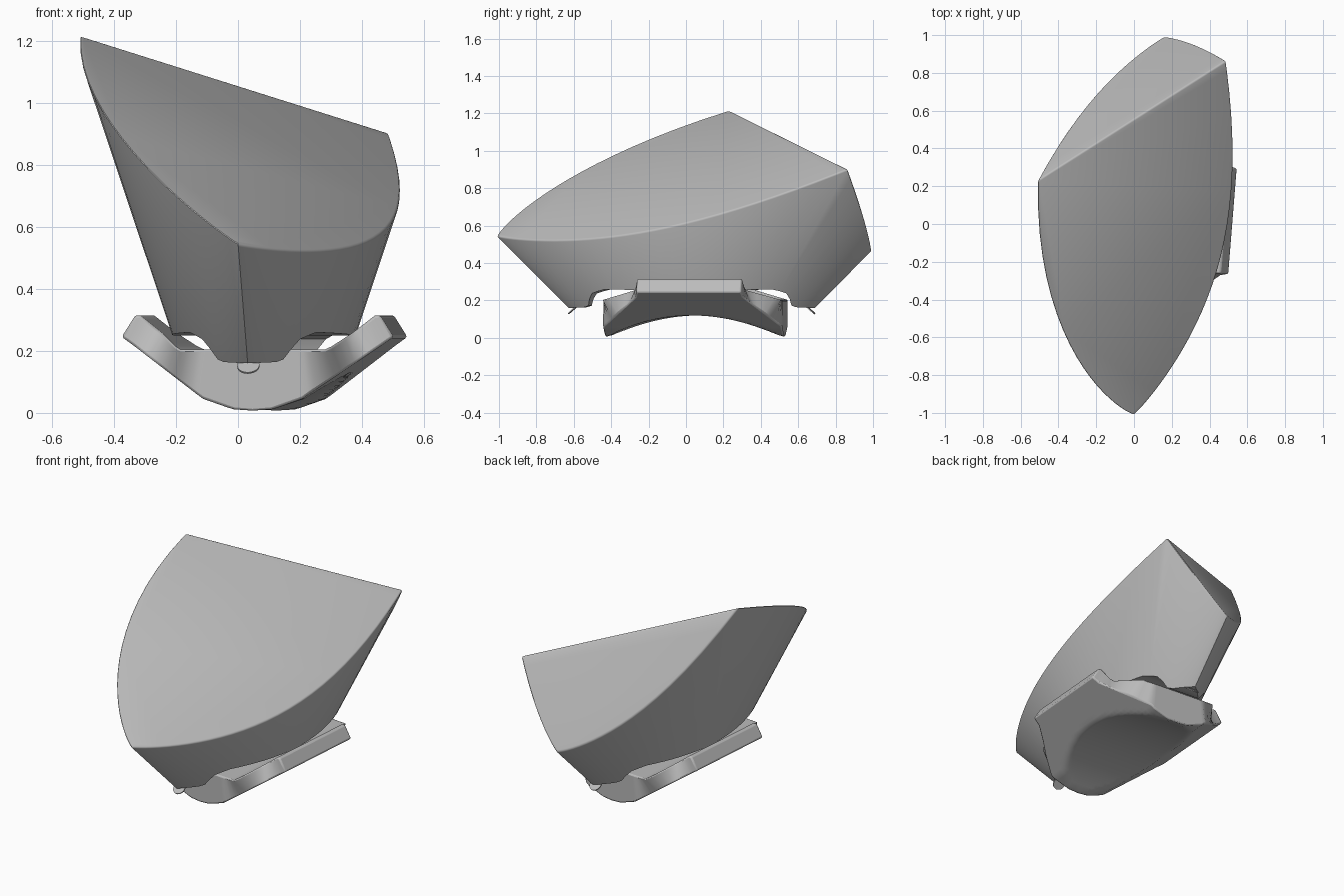
import bpy, bmesh, math
from mathutils import Vector, Matrix

cube = bpy.data.objects.get("Cube")
if cube:
    bpy.data.objects.remove(cube)

grey = bpy.data.materials.new("plain_grey")
grey.use_nodes = True
colour = (0.5, 0.5, 0.5, 1)
grey.diffuse_color = colour
grey.node_tree.nodes["Principled BSDF"].inputs["Base Color"].default_value = colour

# All parts share one slightly turned long axis
PLACE = Matrix.Translation((0.084, 0.03, 0)) @ Matrix.Rotation(-0.08, 4, 'Z')


def interp(x, pts):
    for (a, p), (b, q) in zip(pts, pts[1:]):
        if x <= b:
            return p + (q - p) * max(0, x - a) / (b - a)
    return pts[-1][1]


def finish(name, bm, angle=35):
    bmesh.ops.recalc_face_normals(bm, faces=bm.faces[:])
    mesh = bpy.data.meshes.new(name)
    bm.to_mesh(mesh)
    bm.free()
    mesh.materials.append(grey)
    obj = bpy.data.objects.new(name, mesh)
    bpy.context.collection.objects.link(obj)
    bpy.ops.object.select_all(action='DESELECT')
    obj.select_set(True)
    bpy.context.view_layer.objects.active = obj
    bpy.ops.object.shade_smooth_by_angle(angle=math.radians(angle))
    return obj


# Flared lens-shaped body
def body_point(t, side, z):
    half_length = 0.66 + (z - 0.16)
    half_width = 0.3 + 0.33 * (z - 0.27)
    u = half_width * max(0, 1 - t * t) ** 0.87
    return PLACE @ Vector((side * u, half_length * t, z))


def underside(t):
    return interp(abs(t), [(0, 0.25), (0.6, 0.26), (0.72, 0.235), (0.82, 0.165), (1, 0.16)])


N = 40
bm = bmesh.new()
ts = [-math.cos(math.pi * i / N) for i in range(N + 1)]
ring = [(t, 1) for t in ts] + [(t, -1) for t in reversed(ts[1:-1])]
low = [bm.verts.new(body_point(t, s, underside(t))) for t, s in ring]
high = [bm.verts.new(body_point(t, s, 1.7)) for t, s in ring]
M = len(ring)
for i in range(M):
    j = (i + 1) % M
    bm.faces.new((low[i], low[j], high[j], high[i]))
for i in range(N):
    strip = [low[i], low[i + 1], low[-i - 1], low[-i]]
    bm.faces.new(list(dict.fromkeys(strip)))

# Two sloping cuts meeting at a ridge
ridge_a, ridge_b = Vector((-0.535, 0.215, 1.225)), Vector((0.495, 0.87, 0.9))
caps = []
for tip in (Vector((0, -1, 0.55)), Vector((0.155, 1, 0.45))):
    normal = (ridge_b - ridge_a).cross(tip - ridge_a)
    if normal.z < 0:
        normal.negate()
    cut = bmesh.ops.bisect_plane(bm, geom=bm.verts[:] + bm.edges[:] + bm.faces[:],
                                 plane_co=ridge_a, plane_no=normal, clear_outer=True)
    edges = [e for e in cut["geom_cut"] if isinstance(e, bmesh.types.BMEdge)]
    bmesh.ops.edgeloop_fill(bm, edges=edges)
    caps.append(normal.normalized())
bmesh.ops.remove_doubles(bm, verts=bm.verts[:], dist=0.004)
bm.normal_update()
bmesh.ops.recalc_face_normals(bm, faces=bm.faces[:])
rim = {e for f in bm.faces if any(abs(f.normal.dot(n)) > 0.999 for n in caps) for e in f.edges}
bmesh.ops.bevel(bm, geom=list(rim), offset=0.016, segments=3, profile=0.5,
                affect='EDGES', clamp_overlap=True)
finish("body", bm)

# Saddle base: rounded V across, hollowed along its length
bm = bmesh.new()
COLS, ROWS = 44, 32
grids = {"bottom": [], "top": []}
for i in range(COLS + 1):
    s = 0.44 * (2 * i / COLS - 1)
    a = abs(s)
    vee = interp(a, [(0, 0.005), (0.06, 0.01), (0.16, 0.045), (0.44, 0.245)])
    h_low = interp(a, [(0, 0.48), (0.18, 0.48), (0.4, 0.29), (0.44, 0.28)])
    x_top = s * 0.9
    crest = interp(abs(x_top), [(0, 0.205), (0.24, 0.205), (0.38, 0.315), (0.4, 0.315)])
    h_top = interp(abs(x_top), [(0, 0.48), (0.24, 0.48), (0.31, 0.29), (0.4, 0.28)])
    rows_low, rows_top = [], []
    for k in range(ROWS + 1):
        r = 2 * k / ROWS - 1
        hollow = 0.12 * (1 - (h_low * r / 0.48) ** 2)
        rows_low.append(bm.verts.new(PLACE @ Vector((s, 0.02 + h_low * r, max(vee, hollow)))))
        rows_top.append(bm.verts.new(PLACE @ Vector((x_top, 0.02 + h_top * r, crest))))
    grids["bottom"].append(rows_low)
    grids["top"].append(rows_top)
lo, hi = grids["bottom"], grids["top"]
for g in (lo, hi):
    for i in range(COLS):
        for k in range(ROWS):
            bm.faces.new((g[i][k], g[i + 1][k], g[i + 1][k + 1], g[i][k + 1]))
for i in range(COLS):
    for k in (0, ROWS):
        bm.faces.new((lo[i][k], lo[i + 1][k], hi[i + 1][k], hi[i][k]))
for k in range(ROWS):
    for i in (0, COLS):
        bm.faces.new((lo[i][k], lo[i][k + 1], hi[i][k + 1], hi[i][k]))
base = finish("saddle_base", bm)
bevel = base.modifiers.new("soft_edges", 'BEVEL')
bevel.width, bevel.segments = 0.012, 2
bevel.limit_method, bevel.angle_limit = 'ANGLE', math.radians(40)

# Small thin tabs hanging under both tips
for name, end in (("front_tip_tab", -1), ("back_tip_tab", 1)):
    bm = bmesh.new()
    bmesh.ops.create_cone(bm, cap_ends=True, segments=24, radius1=0.036, radius2=0.036, depth=0.006)
    spot = Matrix.Translation((0, end * 0.635, 0.152)) @ Matrix.Rotation(-end * 0.72, 4, 'X')
    bm.transform(PLACE @ spot)
    finish(name, bm)
